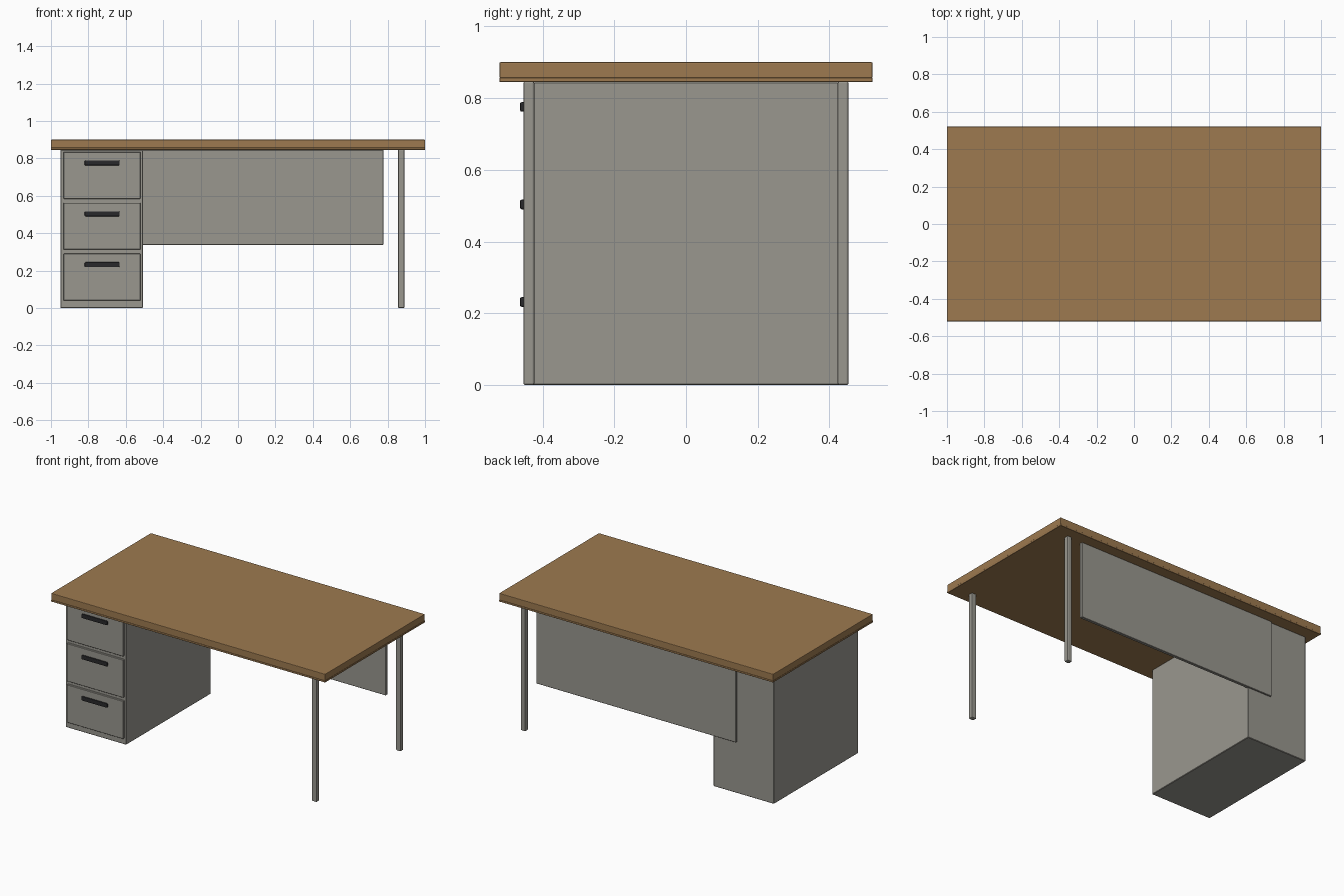
import bpy

if "Cube" in bpy.data.objects:
    bpy.data.objects.remove(bpy.data.objects["Cube"])


def material(name, rgb):
    m = bpy.data.materials.new(name)
    m.diffuse_color = (*rgb, 1)
    m.use_nodes = True
    m.node_tree.nodes["Principled BSDF"].inputs["Base Color"].default_value = m.diffuse_color
    return m


wood = material("warm wood", (0.34, 0.195, 0.08))
grey = material("grey paint", (0.32, 0.31, 0.275))
black = material("dark handle", (0.022, 0.022, 0.024))


def box(name, x, y, z, mat, bevel=0.0, segments=1):
    """Box from (min, max) pairs with an optional edge bevel."""
    bpy.ops.mesh.primitive_cube_add(
        size=1, location=[(a + b) / 2 for a, b in (x, y, z)])
    ob = bpy.context.object
    ob.name = name
    ob.scale = [b - a for a, b in (x, y, z)]
    bpy.ops.object.transform_apply(location=False, rotation=False, scale=True)
    ob.data.materials.append(mat)
    if bevel:
        mod = ob.modifiers.new("bevel", "BEVEL")
        mod.width = bevel
        mod.segments = segments
    return ob


UNDER = 0.845  # underside of the desk top

# Desk top: main slab with a thin edge strip beneath
box("desk_top", (-1, 1), (-0.52, 0.52), (0.856, 0.9), wood, 0.003, 2)
box("desk_top_lower_strip", (-1, 1), (-0.52, 0.52), (UNDER, 0.857), wood, 0.001)

# Drawer pedestal
box("drawer_cabinet", (-0.95, -0.508), (-0.44, 0.44), (0, UNDER), grey, 0.003)

# Drawer fronts with handles
for i, z in enumerate((0.165, 0.437, 0.709), 1):
    box(f"drawer_front_{i}", (-0.933, -0.521), (-0.453, -0.435),
        (z - 0.125, z + 0.125), grey, 0.002)
    box(f"drawer_handle_{i}", (-0.82, -0.633), (-0.463, -0.445),
        (z + 0.053, z + 0.08), black, 0.005, 2)

# Legs on the open side
for name, side in (("front_leg", -1), ("back_leg", 1)):
    y = sorted((side * 0.423, side * 0.453))
    box(name, (0.856, 0.89), y, (0, UNDER + 0.002), grey, 0.005, 2)

# Modesty panel across the back
box("modesty_panel", (-0.68, 0.777), (0.43, 0.45), (0.337, UNDER), grey, 0.002)
